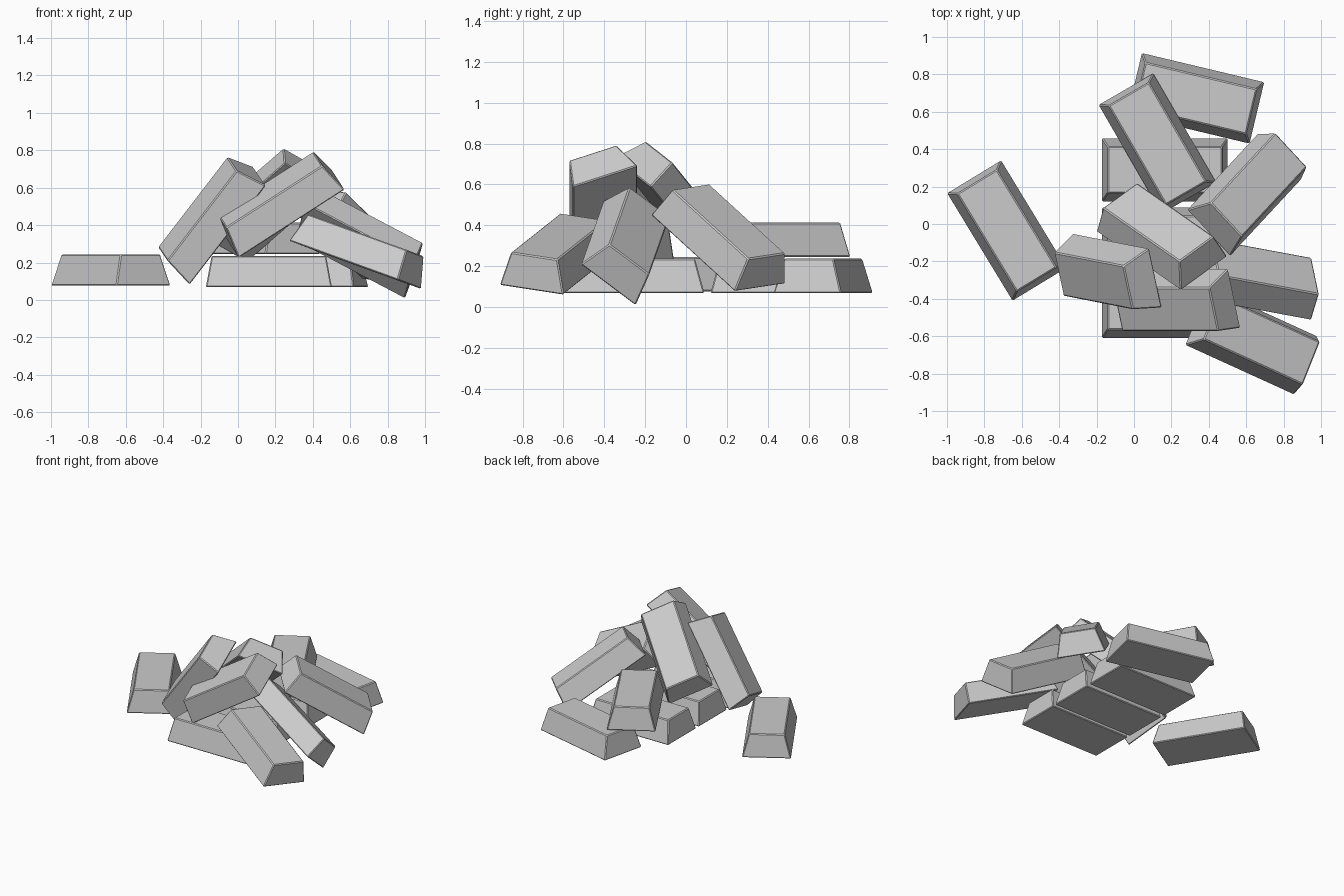
import bpy, bmesh
from mathutils import Vector, Matrix
from math import cos, sin, radians

if "Cube" in bpy.data.objects:
    bpy.data.objects.remove(bpy.data.objects["Cube"])

L, W, H = 0.674, 0.34, 0.168      # ingot length, width, height
END_IN, SIDE_IN = 0.031, 0.046    # taper toward the top face


def ingot_mesh():
    bm = bmesh.new()
    bmesh.ops.create_cube(bm, size=1)
    for v in bm.verts:
        top = v.co.z > 0
        hx = L / 2 - (END_IN if top else 0)
        hy = W / 2 - (SIDE_IN if top else 0)
        v.co = Vector((hx if v.co.x > 0 else -hx,
                       hy if v.co.y > 0 else -hy,
                       H if top else 0))
    bmesh.ops.bevel(bm, geom=bm.edges[:], offset=0.006, segments=1,
                    affect='EDGES', profile=0.5)
    me = bpy.data.meshes.new("ingot")
    bm.to_mesh(me)
    bm.free()
    return me


MESH = ingot_mesh()


def ingot(name, base, along, across):
    """Place an ingot by its base centre, long axis and width axis."""
    u = Vector(along).normalized()
    w = Vector(across)
    w = (w - u * w.dot(u)).normalized()
    n = u.cross(w)
    if n.z < 0:
        w, n = -w, -n
    rot = Matrix((u, w, n)).transposed().to_4x4()
    ob = bpy.data.objects.new(name, MESH)
    ob.matrix_world = Matrix.Translation(base) @ rot
    bpy.context.collection.objects.link(ob)


def flat(name, base, deg):
    a = radians(deg)
    ingot(name, base, (cos(a), sin(a), 0), (-sin(a), cos(a), 0))


# bottom row of three side by side
for i, y in enumerate((-0.44, -0.08, 0.29)):
    flat(f"row_ingot_{i + 1}", (0.165, y, 0.068), 0)

# other flat ingots
flat("loose_left_ingot", (-0.68, -0.035, 0.076), -58.7)
flat("back_ingot", (0.33, 0.672, 0.068), -13.4)
flat("back_upper_ingot", (0.125, 0.43, 0.245), -60)

# ingots leaning on the heap
ingot("right_back_leaning_ingot", (0.588, 0.157, 0.281),
      (0.566, 0.609, -0.556), (0.655, -0.751, -0.09))
ingot("right_leaning_ingot", (0.625, -0.327, 0.262),
      (-0.873, 0.162, 0.459), (0.054, -0.269, 0.203))
ingot("front_right_leaning_ingot", (0.626, -0.624, 0.188),
      (0.588, -0.268, -0.213), (0.123, 0.308, -0.047))
ingot("front_leaning_ingot", (0.254, -0.396, 0.458),
      (0.84, 0.0, 0.54), (-0.18, 0.93, 0.31))
ingot("left_leaning_ingot", (-0.088, -0.248, 0.396),
      (0.605, -0.118, 0.787), (-0.21, 0.937, 0.28))
ingot("peak_ingot", (0.149, -0.108, 0.465),
      (0.67, -0.467, 0.578), (0.735, 0.533, -0.418))
